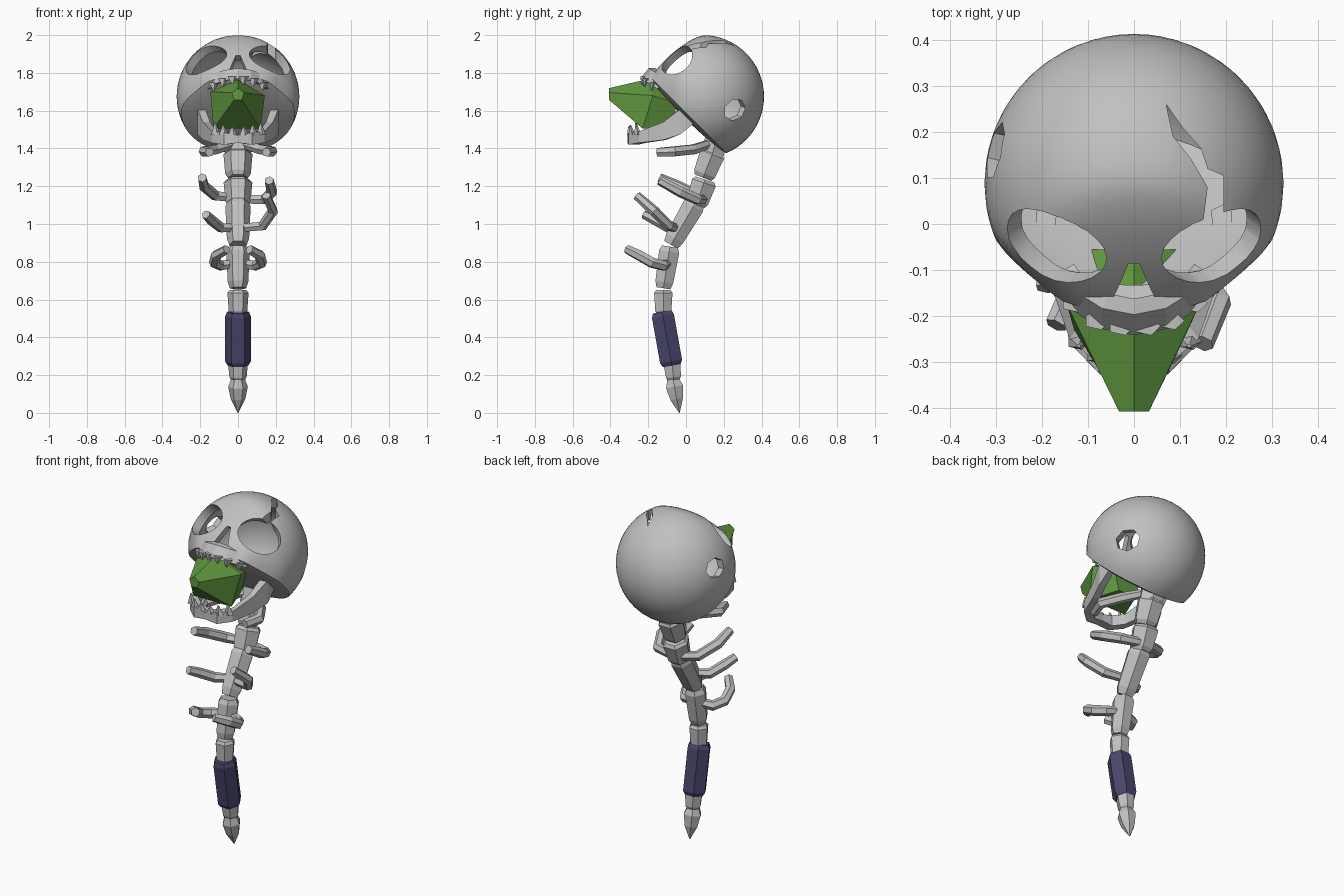
import bpy, bmesh, math
from mathutils import Vector

cube = bpy.data.objects.get("Cube")
if cube:
    bpy.data.objects.remove(cube, do_unlink=True)


def material(name, rgb):
    m = bpy.data.materials.new(name)
    m.use_nodes = True
    m.diffuse_color = (*rgb, 1)
    m.node_tree.nodes["Principled BSDF"].inputs["Base Color"].default_value = (*rgb, 1)
    return m


bone = material("bone grey", (0.53, 0.53, 0.53))
green = material("crystal green", (0.12, 0.32, 0.052))
blue = material("grip dark blue", (0.065, 0.062, 0.15))


def add_mesh(name, bm, mat):
    bmesh.ops.recalc_face_normals(bm, faces=bm.faces)
    me = bpy.data.meshes.new(name)
    bm.to_mesh(me)
    bm.free()
    me.materials.append(mat)
    ob = bpy.data.objects.new(name, me)
    bpy.context.collection.objects.link(ob)
    return ob


def loft(name, rings, mat):
    """Bridge rings of equal point count and cap both ends."""
    bm = bmesh.new()
    loops = [[bm.verts.new(p) for p in r] for r in rings]
    n = len(rings[0])
    for a, b in zip(loops, loops[1:]):
        for i in range(n):
            j = (i + 1) % n
            bm.faces.new((a[i], a[j], b[j], b[i]))
    bm.faces.new(loops[0])
    bm.faces.new(loops[-1])
    return add_mesh(name, bm, mat)


def prism(name, outline, origin, normal, near, far):
    """Extrude a 2D outline along normal; its first axis leans to +x."""
    n = Vector(normal).normalized()
    hint = Vector((1, 0, 0)) if abs(n.x) < 0.75 else Vector((0, 1, 0))
    u = (hint - n * hint.dot(n)).normalized()
    v = n.cross(u)
    o = Vector(origin)
    return loft(name, [[o + u * x + v * y + n * d for x, y in outline] for d in (near, far)], bone)


def oval(a, b, n):
    return [(a * math.cos(i * math.tau / n), b * math.sin(i * math.tau / n)) for i in range(n)]


def baked(ob):
    bpy.context.view_layer.update()
    return bpy.data.meshes.new_from_object(ob.evaluated_get(bpy.context.evaluated_depsgraph_get()))


def cut(target, cutter):
    mod = target.modifiers.new("cut", 'BOOLEAN')
    mod.operation = 'DIFFERENCE'
    mod.solver = 'EXACT'
    mod.object = cutter
    me = baked(target)
    target.modifiers.clear()
    target.data = me
    bpy.data.objects.remove(cutter, do_unlink=True)


# Skull: hollow ball, flattened at the face and underside, narrowed at the cheeks
centre = Vector((0, 0.088, 1.675))
face_dir = Vector((0, -0.68, 0.73)).normalized()
under_dir = Vector((0, -1, -1)).normalized()


def ball(name, radius):
    bm = bmesh.new()
    bmesh.ops.create_uvsphere(bm, u_segments=48, v_segments=32, radius=radius)
    bmesh.ops.rotate(bm, verts=bm.verts, matrix=under_dir.to_track_quat('Z', 'Y').to_matrix())
    for v in bm.verts:
        d = v.co.dot(face_dir) / radius
        e = v.co.dot(under_dir) / radius
        if d > 0.7:
            v.co -= face_dir * (d - 0.7) ** 1.3 * 0.7 * radius
        if e > 0.38:
            v.co -= under_dir * (e - 0.38) * 0.88 * radius
        front = min(max((-v.co.y / radius - 0.35) / 0.4, 0), 1)
        v.co.x *= 1 - 0.15 * front * front * (3 - 2 * front)
        v.co += centre
    return add_mesh(name, bm, bone)


skull = ball("skull", 0.325)
cut(skull, ball("cavity", 0.278))

# Eye sockets, nose, side holes and the crack
for s in (-1, 1):
    cut(skull, prism("eye_cutter", oval(0.118, 0.094, 24), centre, (s * 0.6, -0.46, 0.655), 0.16, 0.5))
cut(skull, prism("nose_cutter", [(-0.046, -0.055), (0.046, -0.055), (0.012, 0.055), (-0.012, 0.055)],
                 centre, (0, -0.77, 0.64), 0.16, 0.5))
cut(skull, prism("hole_cutter", oval(0.068, 0.06, 7), centre, (0.26, 0.17, -0.07), 0.2, 0.5))
cut(skull, prism("hole_cutter", oval(0.065, 0.055, 7), centre, (-0.3, 0.07, 0.08), 0.2, 0.5))
crack = [(0.07, 0.26), (0.105, 0.21), (0.145, 0.165), (0.16, 0.12), (0.195, 0.105),
         (0.195, 0.0), (0.15, 0.0), (0.16, 0.08), (0.125, 0.14), (0.085, 0.19)]
cut(skull, prism("crack_cutter", crack, (0, 0, 1.83), (0, 0, 1), 0, 0.3))

bpy.ops.object.select_all(action='DESELECT')
skull.select_set(True)
bpy.context.view_layer.objects.active = skull
bpy.ops.object.shade_smooth_by_angle(angle=math.radians(35))


# Jaws: mirrored bands of (x, y, low, high), with pointed teeth
def arch(name, half, inner, lean):
    full = [(-x, y, a, b) for x, y, a, b in half] + [p for p in half[::-1] if p[0] > 0]
    rings = []
    for x, y, a, b in full:
        ix, iy = x * inner, -0.05 + (y + 0.05) * inner
        rings.append([(x, y, a), (x, y + lean, b), (ix, iy + lean, b), (ix, iy, a)])
    return loft(name, rings, bone)


arch("upper_jaw", [(0.16, -0.15, 1.715, 1.775), (0.13, -0.19, 1.74, 1.795),
                   (0.07, -0.228, 1.76, 1.815), (0, -0.242, 1.77, 1.825)], 0.82, 0.045)
arch("lower_jaw", [(0.21, 0.05, 1.54, 1.59), (0.215, -0.03, 1.475, 1.61), (0.185, -0.12, 1.445, 1.54),
                   (0.14, -0.25, 1.43, 1.49), (0.075, -0.305, 1.42, 1.485), (0, -0.31, 1.43, 1.47)], 0.8, 0)


def tooth(name, x, y, z, r, height):
    base = [(x + a, y + b, z) for a, b in oval(r, r * 0.7, 5)]
    tip = [(x + a, y + b - 0.01, z + height) for a, b in oval(r * 0.15, r * 0.15, 5)]
    loft(name, [base, tip], bone)


for s in (-1, 1):
    for x, y, z in ((0.028, -0.222, 1.78), (0.08, -0.21, 1.77), (0.13, -0.172, 1.75)):
        tooth("upper_tooth", s * x, y, z, 0.03, -0.042)
    for x, y, h in ((0.03, -0.293, 0.045), (0.078, -0.285, 0.055), (0.12, -0.255, 0.065)):
        tooth("lower_tooth", s * x, y, 1.47, 0.028, h)

# Crystal held in the mouth
girdle = [(0, -0.21, 1.765), (0.142, -0.175, 1.68), (0.118, -0.23, 1.505),
          (-0.13, -0.23, 1.505), (-0.146, -0.175, 1.7)]
tip = [(x, -0.408, 1.685 + z) for z, x in oval(0.034, 0.034, 5)]
back = [(x, -0.055, 1.605 + z) for z, x in oval(0.12, 0.1, 5)]
loft("crystal", [tip, girdle, back], green)


# Spine: six-sided pieces given by top (y, z), bottom (y, z) and width
def spine_piece(name, top, bottom, r, profile, mat):
    a, b = Vector((0, *top)), Vector((0, *bottom))
    axis = (b - a).normalized()
    v = axis.cross(Vector((1, 0, 0)))
    rings = []
    for t, k in profile:
        c = a.lerp(b, t)
        rings.append([c + Vector((x, 0, 0)) + v * y for x, y in oval(r * k, r * k, 6)])
    loft(name, rings, mat)


block = [(0, 0.8), (0.12, 1), (0.85, 0.88), (1, 0.7)]
vertebrae = [((0.145, 1.385), (0.09, 1.245), 0.077), ((0.1, 1.235), (0.055, 1.10), 0.076),
             ((0.055, 1.12), (-0.08, 0.89), 0.067), ((-0.085, 0.88), (-0.12, 0.66), 0.062),
             ((-0.12, 0.65), (-0.12, 0.52), 0.056), ((-0.075, 0.27), (-0.065, 0.175), 0.052)]
for top, bottom, r in vertebrae:
    spine_piece("vertebra", top, bottom, r, block, bone)
spine_piece("neck_disc", (0.165, 1.46), (0.14, 1.375), 0.07, [(0, 1), (1, 1)], bone)
spine_piece("tail_spike", (-0.07, 0.185), (-0.035, 0), 0.052,
            [(0, 0.65), (0.25, 1), (0.6, 0.75), (1, 0.04)], bone)
spine_piece("grip", (-0.126, 0.535), (-0.075, 0.25), 0.068,
            [(0, 0.85), (0.08, 1), (0.92, 1), (1, 0.8)], blue)


# Ribs: faceted tubes along short paths, thinner at both ends
def tube(name, points, r):
    cu = bpy.data.curves.new(name, 'CURVE')
    cu.dimensions = '3D'
    cu.bevel_depth = r
    cu.bevel_resolution = 1
    cu.use_fill_caps = True
    sp = cu.splines.new('POLY')
    sp.use_smooth = False
    sp.points.add(len(points) - 1)
    for p, co in zip(sp.points, points):
        p.co = (*co, 1)
    sp.points[0].radius = sp.points[-1].radius = 0.85
    path = bpy.data.objects.new(name + "_path", cu)
    bpy.context.collection.objects.link(path)
    me = baked(path)
    bpy.data.objects.remove(path, do_unlink=True)
    me.materials.clear()
    me.materials.append(bone)
    bpy.context.collection.objects.link(bpy.data.objects.new(name, me))


for s in (-1, 1):
    for name, pts in (
        ("collar_rib", [(0.04, 0.11, 1.42), (0.12, 0.04, 1.395), (0.18, -0.06, 1.385), (0.15, -0.15, 1.38)]),
        ("lowest_rib", [(0.03, -0.1, 0.79), (0.09, -0.12, 0.78), (0.125, -0.18, 0.795),
                        (0.115, -0.25, 0.835), (0.06, -0.31, 0.865)]),
    ):
        tube(name, [(s * x, y, z) for x, y, z in pts], 0.029)
tube("right_upper_rib", [(-0.04, 0.09, 1.14), (-0.12, 0.06, 1.15), (-0.18, -0.04, 1.2), (-0.19, -0.14, 1.245)], 0.029)
tube("left_upper_rib", [(0.04, 0.09, 1.13), (0.14, 0.06, 1.13), (0.18, -0.03, 1.17), (0.165, -0.14, 1.23)], 0.029)
tube("right_middle_rib", [(-0.03, -0.06, 0.98), (-0.09, -0.09, 0.98), (-0.14, -0.16, 1.02), (-0.17, -0.22, 1.05)], 0.028)
tube("left_middle_rib", [(0.03, -0.06, 0.98), (0.13, -0.09, 0.99), (0.185, -0.17, 1.07), (0.15, -0.26, 1.15)], 0.028)
